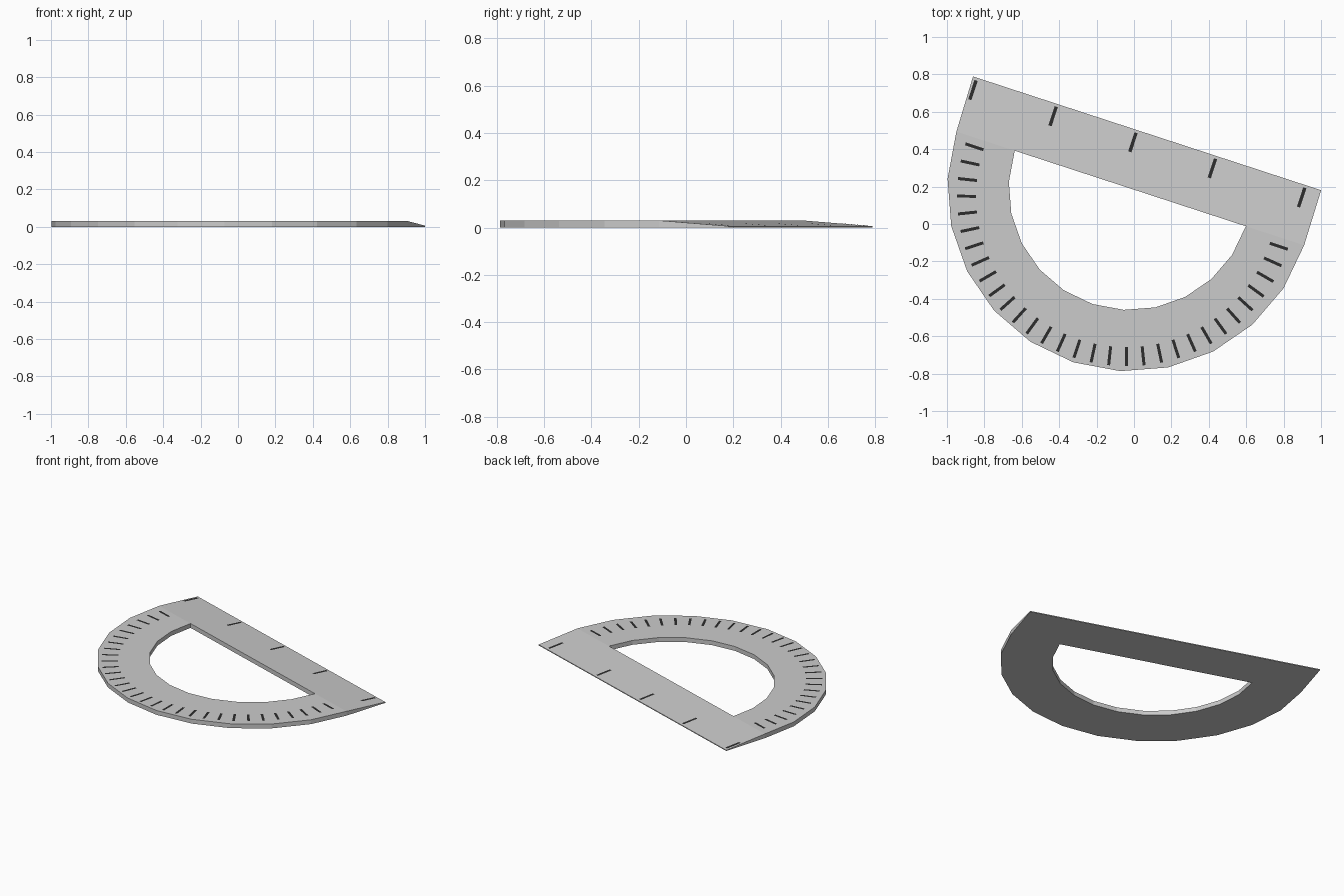
import bpy, bmesh
from math import cos, sin, pi, radians
from mathutils import Matrix

if "Cube" in bpy.data.objects:
    bpy.data.objects.remove(bpy.data.objects["Cube"])

# Local frame: arc centre at origin, ruler along x, arc on the -y side
PLACE = Matrix.Translation((-0.02, 0.19, 0)) @ Matrix.Rotation(radians(-18.1), 4, 'Z')
THICK, EDGE, DEPTH = 0.030, 0.006, 0.308
R_OUT, R_IN, SEGS = 0.978, 0.65, 12

dark = bpy.data.materials.new("dark_marks")
dark.diffuse_color = (0.025, 0.025, 0.025, 1)
dark.use_nodes = True
dark.node_tree.nodes["Principled BSDF"].inputs["Base Color"].default_value = dark.diffuse_color


def top(y):
    """Height of the upper face: flat arc, ruler thinning to its edge."""
    return THICK - (THICK - EDGE) * max(y, 0) / DEPTH


def make(name, build, mat=None):
    bm = bmesh.new()
    build(bm)
    bm.transform(PLACE)
    bmesh.ops.recalc_face_normals(bm, faces=bm.faces)
    mesh = bpy.data.meshes.new(name)
    bm.to_mesh(mesh)
    bm.free()
    if mat:
        mesh.materials.append(mat)
    ob = bpy.data.objects.new(name, mesh)
    bpy.context.collection.objects.link(ob)
    return ob


# Half ring with 12 flat segments
def arc(bm):
    rows = []
    for i in range(SEGS + 1):
        a = -pi * i / SEGS
        rows.append([bm.verts.new((r * cos(a), r * sin(a), z))
                     for r, z in ((R_IN, 0), (R_OUT, 0), (R_OUT, THICK), (R_IN, THICK))])
    for a, b in zip(rows, rows[1:]):
        for k in range(4):
            m = (k + 1) % 4
            bm.faces.new((a[k], a[m], b[m], b[k]))


# Straight ruler with a wedge cross-section
def ruler(bm):
    outline = [(-R_OUT, 0), (R_OUT, 0), (0.973, DEPTH), (-0.985, DEPTH)]
    low = [bm.verts.new((x, y, 0)) for x, y in outline]
    high = [bm.verts.new((x, y, top(y))) for x, y in outline]
    bm.faces.new(low[::-1])
    bm.faces.new(high)
    for k in range(4):
        m = (k + 1) % 4
        bm.faces.new((low[k], low[m], high[m], high[k]))


# Thin painted mark running from radius r0 to r1 along an angle
def mark(bm, cx, cy, ang, r0, r1, half=0.008):
    c, s = cos(ang), sin(ang)
    vs = []
    for r, w in ((r0, -half), (r1, -half), (r1, half), (r0, half)):
        x, y = cx + r * c - w * s, cy + r * s + w * c
        vs.append(bm.verts.new((x, y, top(y) + 0.0012)))
    f = bm.faces.new(vs)
    f.normal_update()


def degree_marks(bm):
    for i in range(31):
        mark(bm, -0.005, -0.047, -radians(6 * i), 0.805, 0.907)


def length_marks(bm):
    for x in (-0.963, -0.512, -0.063, 0.384, 0.886):
        mark(bm, x, 0, pi / 2, 0.185, 0.293, 0.009)


make("protractor_arc", arc)
make("ruler_edge", ruler)
make("degree_marks", degree_marks, dark)
make("length_marks", length_marks, dark)
